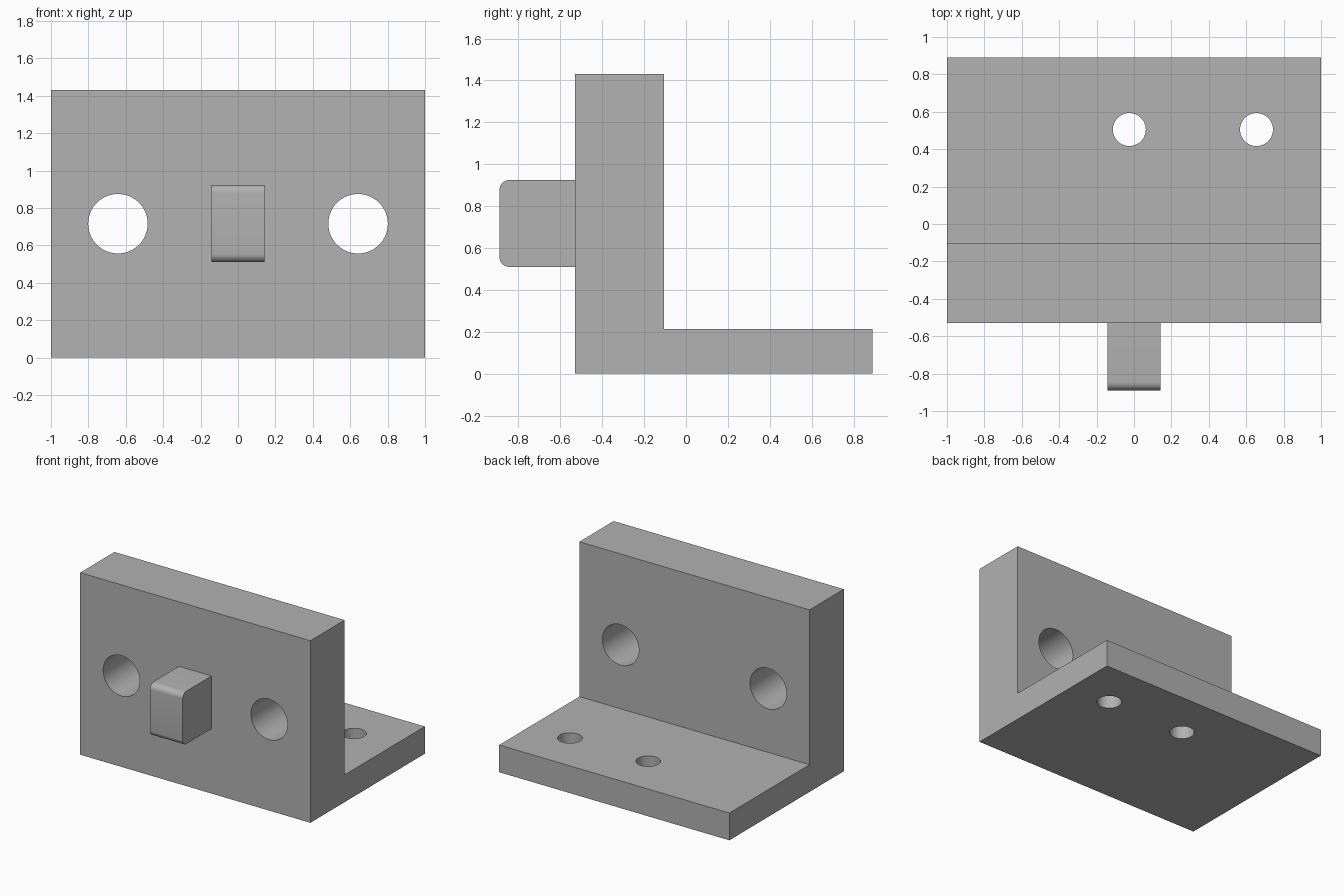
import bpy, math
from mathutils import Matrix

if "Cube" in bpy.data.objects:
    bpy.data.objects.remove(bpy.data.objects["Cube"], do_unlink=True)

grey = bpy.data.materials.new("plain grey")
grey.use_nodes = True
COLOUR = (0.445, 0.445, 0.445, 1)
grey.diffuse_color = COLOUR
grey.node_tree.nodes["Principled BSDF"].inputs["Base Color"].default_value = COLOUR


def extrude_profile(name, profile, half_width):
    """Sweep a (y, z) outline along x."""
    n = len(profile)
    verts = [(x, y, z) for x in (-half_width, half_width) for y, z in profile]
    faces = [tuple(reversed(range(n))), tuple(range(n, 2 * n))]
    faces += [(i, (i + 1) % n, n + (i + 1) % n, n + i) for i in range(n)]
    mesh = bpy.data.meshes.new(name)
    mesh.from_pydata(verts, [], faces)
    mesh.materials.append(grey)
    obj = bpy.data.objects.new(name, mesh)
    bpy.context.collection.objects.link(obj)
    return obj


def activate(obj):
    bpy.ops.object.select_all(action='DESELECT')
    obj.select_set(True)
    bpy.context.view_layer.objects.active = obj


def drill(target, centre, radius, depth, rotation=(0, 0, 0)):
    """Cut a round through-hole."""
    bpy.ops.mesh.primitive_cylinder_add(vertices=64, radius=radius, depth=depth,
                                        location=centre, rotation=rotation)
    cutter = bpy.context.object
    cutter.name = "hole_cutter"
    cutter.hide_render = True
    cutter.data.materials.append(grey)
    activate(target)
    mod = target.modifiers.new("hole", 'BOOLEAN')
    mod.operation, mod.solver, mod.object = 'DIFFERENCE', 'EXACT', cutter
    bpy.ops.object.modifier_apply(modifier=mod.name)
    bpy.data.objects.remove(cutter, do_unlink=True)


def finish(obj):
    activate(obj)
    bpy.ops.object.shade_smooth_by_angle(angle=math.radians(30))


# L-shaped bracket: thick upright wall and thinner foot
FRONT, WALL_BACK, BACK = -0.53, -0.105, 0.89
FOOT, TOP = 0.214, 1.43
bracket = extrude_profile("bracket", [(FRONT, 0), (BACK, 0), (BACK, FOOT),
                                      (WALL_BACK, FOOT), (WALL_BACK, TOP), (FRONT, TOP)], 1.0)

# Two large holes through the wall
for side in (-1, 1):
    drill(bracket, (side * 0.642, (FRONT + WALL_BACK) / 2, 0.716), 0.159, 0.8,
          (math.pi / 2, 0, 0))

# Two small holes through the foot, offset to the left
for x in (-0.025, 0.655):
    drill(bracket, (x, 0.505, FOOT / 2), 0.088, 0.6)
finish(bracket)

# Front lug with rounded upper and lower front edges
LUG_FRONT, LOW, HIGH, R = -0.89, 0.51, 0.924, 0.045
outline = [(FRONT + 0.005, LOW), (FRONT + 0.005, HIGH)]
for centre_z, start in ((HIGH - R, 90), (LOW + R, 180)):
    for step in range(9):
        a = math.radians(start + step * 90 / 8)
        outline.append((LUG_FRONT + R + R * math.cos(a), centre_z + R * math.sin(a)))
lug = extrude_profile("front_lug", outline, 0.142)
finish(lug)
